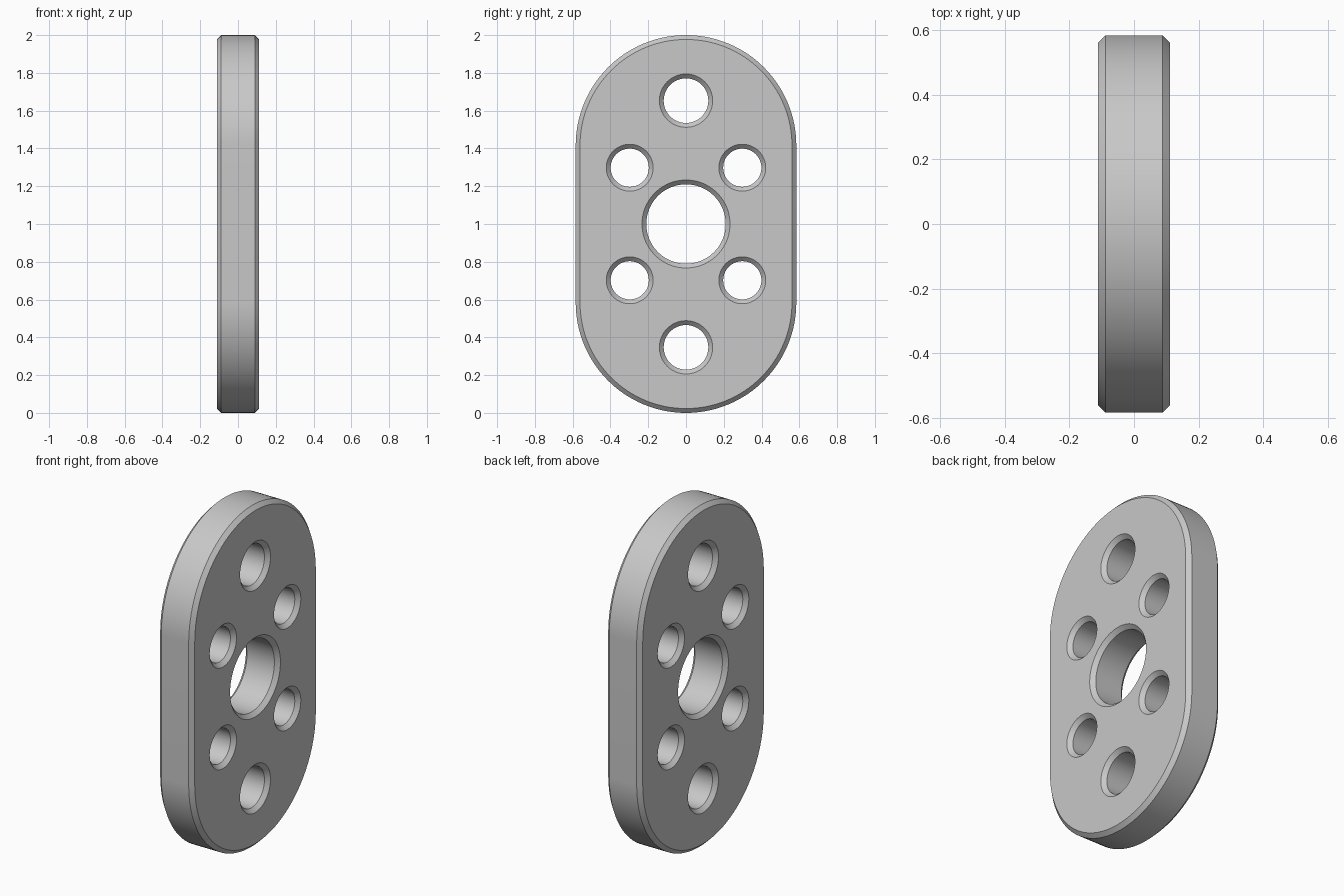
import bpy, bmesh
from math import pi, sin, cos, radians
from mathutils import Vector

cube = bpy.data.objects.get("Cube")
if cube:
    bpy.data.objects.remove(cube)

HALF_THICK = 0.112
CHAMFER = 0.023
RADIUS = 0.584          # end radius of the rounded plate
SEGMENTS = 64

# Plain grey metal
grey = bpy.data.materials.new("light_grey")
grey.use_nodes = True
colour = (0.58, 0.58, 0.58, 1)
grey.diffuse_color = colour
grey.node_tree.nodes["Principled BSDF"].inputs["Base Color"].default_value = colour


def slot(radius, straight, y=0, z=1):
    """Closed outline: two half circles, pulled apart vertically by straight."""
    points = []
    for side in (1, -1):
        for i in range(SEGMENTS + 1 if straight else SEGMENTS):
            a = pi * i / SEGMENTS
            points.append((y + side * radius * cos(a),
                           z + side * (straight + radius * sin(a))))
    return points


def chamfered_wall(bm, outline, inset):
    """Wall through the plate with chamfered rims; returns the two rim loops."""
    levels = [(-HALF_THICK, inset), (CHAMFER - HALF_THICK, 0),
              (HALF_THICK - CHAMFER, 0), (HALF_THICK, inset)]
    rings = []
    for x, change in levels:
        radius, *rest = outline
        rings.append([bm.verts.new((x, y, z)) for y, z in slot(radius + change, *rest)])
    n = len(rings[0])
    for a, b in zip(rings, rings[1:]):
        for i in range(n):
            j = (i + 1) % n
            bm.faces.new((a[i], a[j], b[j], b[i]))
    return [[bm.edges.get((r[i], r[(i + 1) % n])) for i in range(n)]
            for r in (rings[0], rings[-1])]


bm = bmesh.new()

# Outer rim, centre bore, two end holes and four side holes
rims = [chamfered_wall(bm, (RADIUS, 1 - RADIUS), -CHAMFER)]
holes = [(0.21, 0, 0, 1)]
for s in (1, -1):
    holes.append((0.118, 0, 0, 1 + s * 0.653))
    for t in (1, -1):
        holes.append((0.101, 0, t * 0.298, 1 + s * 0.298))
rims += [chamfered_wall(bm, hole, CHAMFER) for hole in holes]

# Flat faces spanning between the rims
for k, direction in enumerate((-1, 1)):
    edges = [e for rim in rims for e in rim[k]]
    bmesh.ops.triangle_fill(bm, use_beauty=True, edges=edges,
                            normal=Vector((direction, 0, 0)))
bmesh.ops.recalc_face_normals(bm, faces=bm.faces)

mesh = bpy.data.meshes.new("drilled_plate")
bm.to_mesh(mesh)
bm.free()
mesh.materials.append(grey)
plate = bpy.data.objects.new("drilled_plate", mesh)
bpy.context.collection.objects.link(plate)

# Smooth curved walls, crisp chamfers
bpy.ops.object.select_all(action="DESELECT")
plate.select_set(True)
bpy.context.view_layer.objects.active = plate
bpy.ops.object.shade_smooth_by_angle(angle=radians(30))
